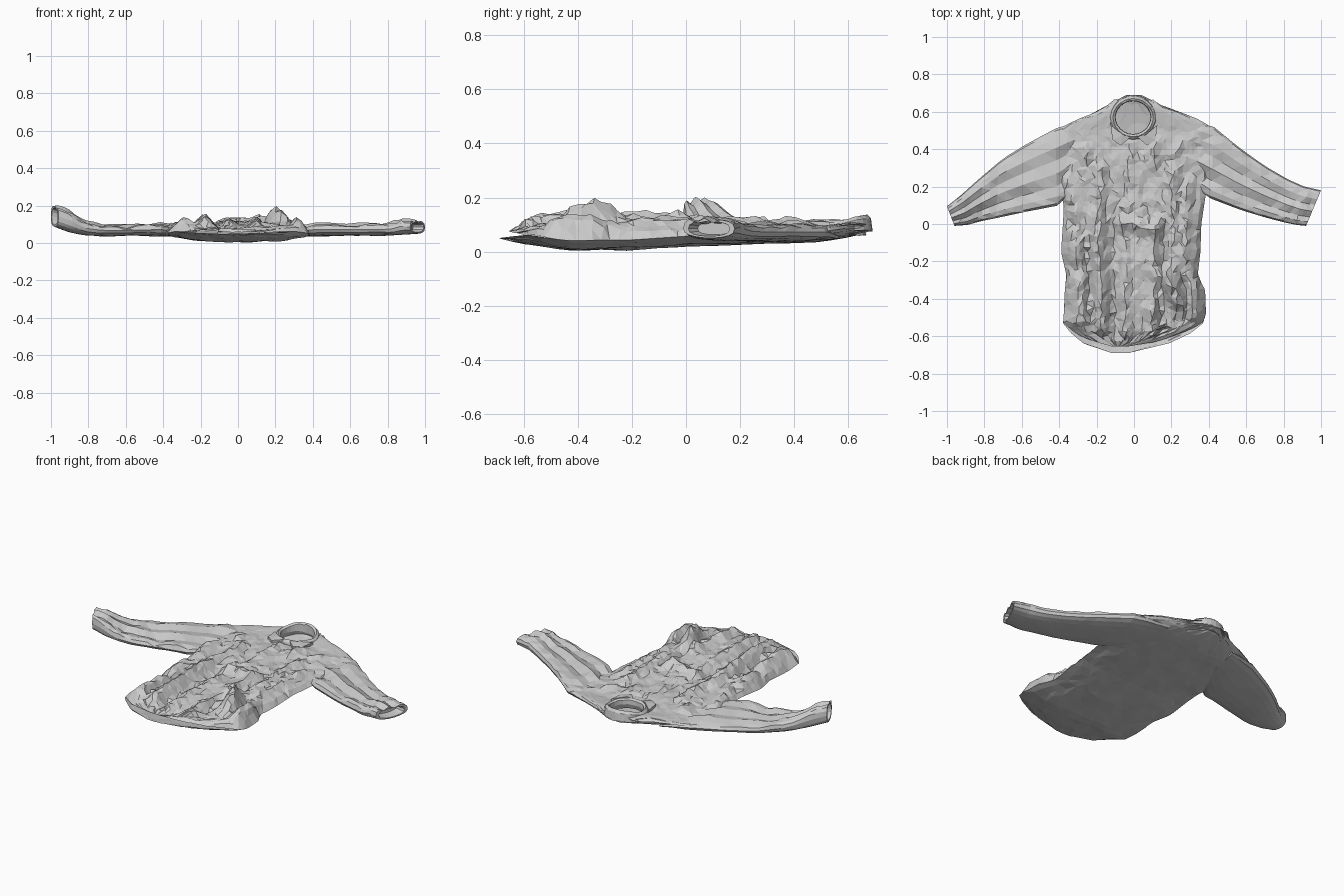
import bpy, bmesh, math, random
from mathutils import Vector, noise

if "Cube" in bpy.data.objects:
    bpy.data.objects.remove(bpy.data.objects["Cube"])

random.seed(4)
NECK = Vector((-0.005, 0.575))
NECK_R = 0.105


def interp(table, t):
    """Linear lookup; table rows are (key, value, ...) with rising keys."""
    if t <= table[0][0]:
        return table[0][1:]
    for a, b in zip(table, table[1:]):
        if t <= b[0]:
            f = (t - a[0]) / (b[0] - a[0])
            return [p + (q - p) * f for p, q in zip(a[1:], b[1:])]
    return table[-1][1:]


def finish(bm, name):
    bmesh.ops.triangulate(bm, faces=bm.faces[:])
    me = bpy.data.meshes.new(name)
    bm.to_mesh(me)
    bm.free()
    ob = bpy.data.objects.new(name, me)
    bpy.context.collection.objects.link(ob)
    return ob


# Torso outline: y, left x, right x
OUTLINE = [(-.69, -.12, -.03), (-.68, -.16, .06), (-.65, -.25, .16), (-.62, -.30, .23),
           (-.58, -.34, .31), (-.53, -.38, .37), (-.48, -.375, .385), (-.35, -.37, .38),
           (-.28, -.36, .34), (-.15, -.39, .355), (0, -.38, .36), (.1, -.375, .375),
           (.2, -.40, .39), (.4, -.42, .42), (.5, -.41, .43), (.55, -.33, .37),
           (.59, -.22, .27), (.62, -.16, .17), (.67, -.10, .09), (.69, -.04, .04)]
# y, underside z, front sheet z
HEIGHTS = [(-.69, .05, .065), (-.6, .03, .10), (-.45, .006, .11), (-.2, .008, .105),
           (0, .022, .105), (.3, .03, .10), (.5, .038, .095), (.62, .055, .11), (.69, .08, .10)]
# Fold ridges and grooves: x0, y0, x1, y1, radius, height
FOLDS = [(.17, -.27, .25, -.42, .07, .085), (.31, -.28, .33, -.48, .05, .075),
         (.27, -.32, .28, -.44, .03, -.05), (-.30, -.30, -.29, -.52, .06, .05),
         (-.33, -.05, -.31, -.2, .05, .045), (-.2, .05, -.17, -.58, .05, .045),
         (-.25, -.1, -.24, -.5, .03, -.03), (-.11, -.02, -.10, -.62, .045, -.025),
         (-.02, .44, -.03, .1, .03, .02), (-.06, 0, .1, -.02, .05, .03),
         (.12, .0, .09, -.62, .05, .03), (.15, -.05, .14, -.6, .03, -.03),
         (.2, .3, .22, -.2, .045, .03), (.29, .2, .27, -.2, .045, .035),
         (-.37, .22, -.32, .05, .04, .04), (-.17, .28, -.18, .1, .04, .025),
         (-.04, -.1, -.05, -.62, .04, .018), (.3, .45, .2, .38, .05, .02),
         (.1, .46, .12, .3, .04, .02), (-.28, .4, -.2, .3, .05, .02)]


def fold_height(x, y):
    z = 0
    for x0, y0, x1, y1, r, h in FOLDS:
        a, d = Vector((x0, y0)), Vector((x1 - x0, y1 - y0))
        p = Vector((x, y)) - a
        t = max(0, min(1, p.dot(d) / d.length_squared))
        z += h * max(0, 1 - (p - d * t).length / r)
    return z


def sheet(name, front, cols, rows):
    bm = bmesh.new()
    grid = []
    for j in range(rows + 1):
        y0 = -.69 + 1.38 * j / rows
        xl, xr = interp(OUTLINE, y0)
        zb, zt = interp(HEIGHTS, y0)
        ze = zb + .035 * min(1, (.69 - abs(y0)) / .1)
        line = []
        for i in range(cols + 1):
            u = 2 * i / cols - 1
            inner = 0 < i < cols and 0 < j < rows
            ju = random.uniform(-.35, .35) / cols * 2 if inner else 0
            x = (xl + xr) / 2 + (xr - xl) / 2 * (u + ju)
            y = y0 + (random.uniform(-.011, .011) if inner else 0)
            n = noise.noise(Vector((x * 11, y * 7, 3 if front else 9)))
            fade = max(0, 1 - abs(u) ** 6)
            if front:
                z = ze + (zt - ze) * max(0, 1 - abs(u) ** 4) ** .5
                calm = min(1, max(.1, (.55 - y) / .15))
                z += fade * calm * (fold_height(x, y) + .017 * n + random.uniform(-.006, .006))
                z = max(z, zb + .025)
                # the front hem stops short of the back hem
                y += .035 * max(0, min(1, (-y0 - .5) / .15))
            else:
                z = zb + (ze - zb) * abs(u) ** 3 + fade * .006 * n
                z = max(z, 0)
            line.append(bm.verts.new((x, y, z)))
        grid.append(line)
    for a, b in zip(grid, grid[1:]):
        for i in range(cols):
            quad = (a[i], a[i + 1], b[i + 1], b[i])
            bm.faces.new(quad if front else quad[::-1])
    if front:
        # neck opening, its rim pulled onto a circle
        cut = [f for f in bm.faces if (f.calc_center_median().xy - NECK).length < NECK_R
               or f.calc_center_median().y > .66]
        bmesh.ops.delete(bm, geom=cut, context='FACES')
        for v in bm.verts:
            d = v.co.xy - NECK
            if d.length < NECK_R + .005:
                v.co.xy = NECK + d.normalized() * (NECK_R + .005)
    return finish(bm, name)


def loft(name, rings, cap=False):
    bm = bmesh.new()
    vr = [[bm.verts.new(p) for p in r] for r in rings]
    n = len(vr[0])
    for a, b in zip(vr, vr[1:]):
        for i in range(n):
            bm.faces.new((a[i], a[(i + 1) % n], b[(i + 1) % n], b[i]))
    if cap:
        bm.faces.new(vr[-1])
        bm.faces.new(vr[0][::-1])
    bmesh.ops.recalc_face_normals(bm, faces=bm.faces[:])
    return finish(bm, name)


def sleeve(name, stations, seed, cuff_in):
    """Stations: key, upper edge x y, lower edge x y, low z, high z."""
    rings, n, steps = [], 18, 17

    def ring(k, scale=1, shift=(0, 0, 0), rough=1):
        ux, uy, lx, ly, z0, z1 = interp(stations, k)
        c = Vector(((ux + lx) / 2, (uy + ly) / 2, (z0 + z1) / 2)) + Vector(shift)
        d = Vector((ux - lx, uy - ly, 0)) / 2
        pts = []
        for i in range(n):
            a = 2 * math.pi * i / n
            s = math.sin(a)
            p = c + d * math.cos(a) * scale
            p.z += math.copysign(abs(s) ** .7, s) * (z1 - z0) / 2 * scale
            w = noise.noise(Vector((p.x * 9, p.y * 9, seed)))
            if s > .3:
                # long crease down the middle of the sleeve
                p.z += rough * (.016 * w + random.uniform(-.004, .004) - (.016 if i in (4, 6) else 0))
            elif s < -.3:
                p.z += .004 * w * rough
            pts.append(p)
        return pts

    last = stations[-1][0]
    for k in range(steps + 1):
        rings.append(ring(last * k / steps))
    # hollow cuff
    rings.append(ring(last, .8, (0, 0, 0), .3))
    rings.append(ring(last, .65, cuff_in, .3))
    return loft(name, rings, True)


sheet("shirt_back", False, 18, 26)
sheet("shirt_front", True, 30, 44)

sleeve("left_sleeve", [
    (0, -.22, .57, -.28, .24, .04, .07), (1, -.41, .515, -.40, .10, .035, .11),
    (2, -.57, .43, -.58, .065, .04, .098), (3, -.70, .35, -.72, .035, .035, .10),
    (4, -.83, .24, -.82, .015, .04, .12), (5, -.93, .15, -.89, -.005, .06, .18),
    (6, -1.0, .095, -.96, -.01, .085, .20)], 2, (.05, .02, -.01))
sleeve("right_sleeve", [
    (0, .22, .57, .28, .24, .04, .07), (1, .42, .525, .40, .14, .035, .11),
    (2, .56, .41, .57, .075, .04, .105), (3, .70, .31, .72, .03, .038, .105),
    (4, .82, .24, .82, .005, .04, .11), (5, .91, .20, .87, -.005, .045, .135),
    (6, 1.0, .18, .92, -.01, .05, .12)], 6, (-.05, .02, 0))

# Collar band: standing higher at the back, folded into the neck
PROFILE = [(.128, .075), (.121, .105), (.108, .118), (.096, .110), (.094, .085), (.104, .06)]
rings = []
for r, z in PROFILE:
    pts = []
    for i in range(24):
        a = 2 * math.pi * i / 24
        back = max(0, math.sin(a))
        lift = (.02 * back if z > .09 else 0) + random.uniform(-.003, .003)
        rr = r - .012 * back
        pts.append(Vector((NECK.x + rr * math.cos(a), NECK.y + rr * math.sin(a), z + lift)))
    rings.append(pts)
loft("collar", rings)

# Two collar points folded out on the chest
for side in (-1, 1):
    bm = bmesh.new()
    pts = [(.012, .47, .115), (.06, .475, .12), (.125, .53, .11), (.115, .45, .112), (.07, .42, .112)]
    top = [bm.verts.new((side * x, y, z)) for x, y, z in pts]
    low = [bm.verts.new((side * x, y, z - .018)) for x, y, z in pts]
    bm.faces.new(top)
    bm.faces.new(low[::-1])
    for i in range(5):
        bm.faces.new((top[i], low[i], low[(i + 1) % 5], top[(i + 1) % 5]))
    bmesh.ops.recalc_face_normals(bm, faces=bm.faces[:])
    finish(bm, "collar_point_left" if side < 0 else "collar_point_right")
